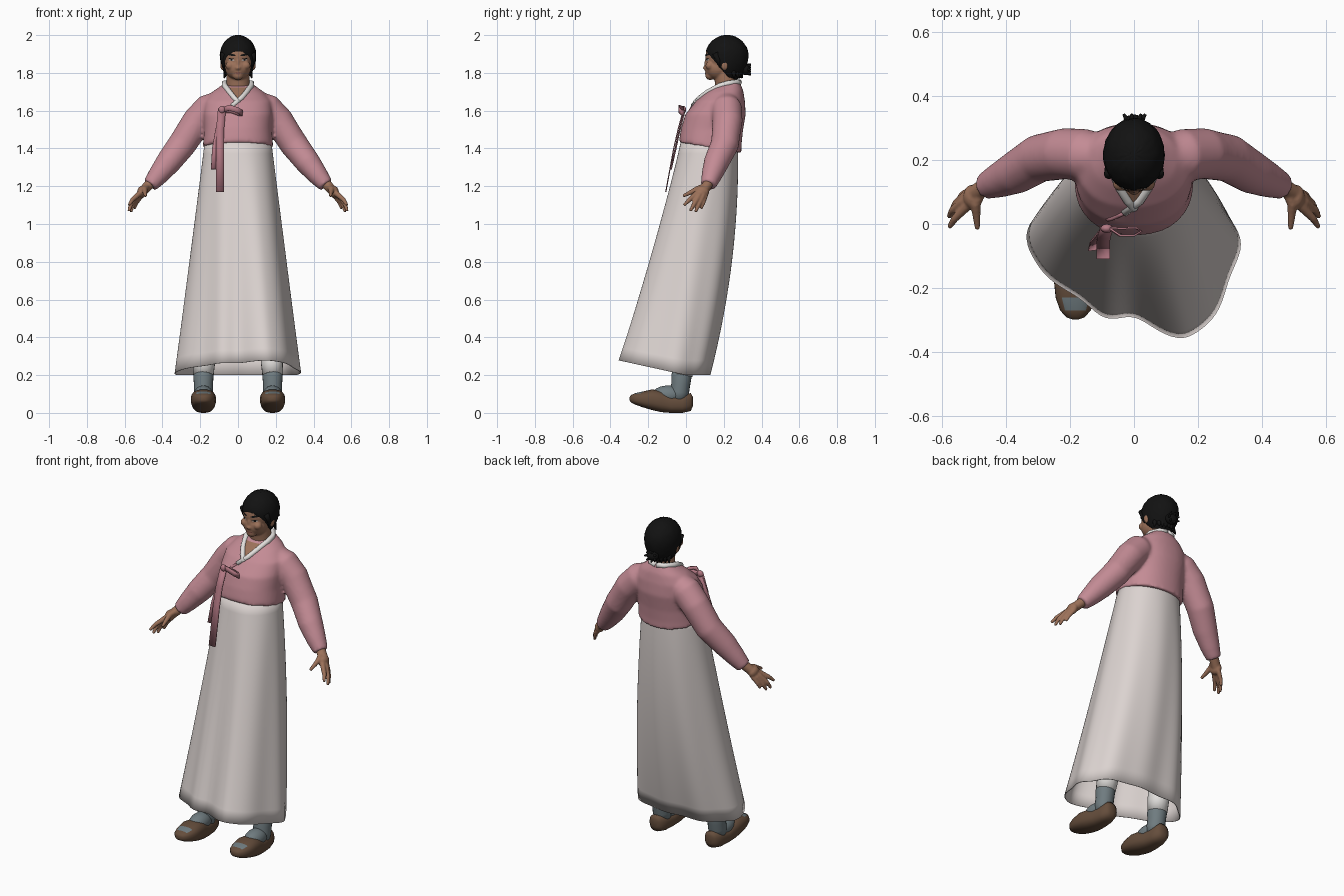
import bpy, bmesh, math, random
from math import sin, cos, pi, tau
from mathutils import Vector, Matrix
from mathutils.bvhtree import BVHTree

random.seed(4)
if "Cube" in bpy.data.objects:
    bpy.data.objects.remove(bpy.data.objects["Cube"])


def material(name, *rgb):
    m = bpy.data.materials.new(name)
    m.use_nodes = True
    m.diffuse_color = (*rgb, 1)
    shader = m.node_tree.nodes["Principled BSDF"]
    shader.inputs["Base Color"].default_value = (*rgb, 1)
    shader.inputs["Roughness"].default_value = 0.8
    return m


PINK = material("rose pink", 0.55, 0.26, 0.30)
RIBBON = material("dark rose", 0.45, 0.19, 0.23)
CREAM = material("skirt cream", 0.71, 0.65, 0.63)
WHITE = material("collar white", 0.76, 0.74, 0.72)
SKIN = material("tan skin", 0.33, 0.165, 0.10)
HAIR = material("black hair", 0.006, 0.006, 0.006)
BROWN = material("shoe brown", 0.13, 0.075, 0.045)
GREY = material("sock grey", 0.16, 0.20, 0.215)
LIP = material("lip brown", 0.23, 0.09, 0.065)
EYE = material("eye white", 0.5, 0.45, 0.42)


def finish(name, bm, *mats, voxel=0, smooth=0, thick=0):
    """Turn a bmesh into a smooth object, optionally fused or thickened."""
    bmesh.ops.recalc_face_normals(bm, faces=bm.faces)
    me = bpy.data.meshes.new(name)
    bm.to_mesh(me)
    bm.free()
    me.shade_smooth()
    ob = bpy.data.objects.new(name, me)
    bpy.context.collection.objects.link(ob)
    for m in mats:
        me.materials.append(m)
    if voxel:
        r = ob.modifiers.new("fuse", "REMESH")
        r.mode, r.voxel_size, r.use_smooth_shade = "VOXEL", voxel, True
    if smooth:
        s = ob.modifiers.new("relax", "SMOOTH")
        s.factor, s.iterations = 0.5, smooth
    if thick:
        t = ob.modifiers.new("thickness", "SOLIDIFY")
        t.thickness, t.offset = thick, 0
    return ob


def loft(bm, rings, cap=True):
    rows = [[bm.verts.new(p) for p in ring] for ring in rings]
    n = len(rows[0])
    for r, q in zip(rows, rows[1:]):
        for i in range(n):
            bm.faces.new((r[i], r[(i + 1) % n], q[(i + 1) % n], q[i]))
    if cap:
        bm.faces.new(rows[0])
        bm.faces.new(rows[-1])


def ellipse(c, a, b, n=32, power=1.0):
    def f(v):
        return math.copysign(abs(v) ** power, v)
    return [Vector(c) + Vector(a) * f(cos(tau * i / n)) + Vector(b) * f(sin(tau * i / n)) for i in range(n)]


def tube(bm, pts, s=1, n=16):
    """Tapered tube through (x, y, z, radius) points, s flips the side."""
    ps = [Vector((p[0] * s, p[1], p[2])) for p in pts]
    rings = []
    for i, p in enumerate(ps):
        d = ps[min(i + 1, len(ps) - 1)] - ps[max(i - 1, 0)]
        q = d.to_track_quat("Z", "Y")
        r = pts[i][3]
        rings.append(ellipse(p, q @ Vector((r, 0, 0)), q @ Vector((0, r, 0)), n))
    loft(bm, rings)


def ball(bm, c, r, seg=24):
    m = Matrix.Translation(c) @ Matrix.Diagonal((*r, 1))
    return bmesh.ops.create_uvsphere(bm, u_segments=seg, v_segments=seg // 2, radius=1, matrix=m)["verts"]


def projector(ob):
    """Return a function giving the front surface point at x, z."""
    bpy.context.view_layer.update()
    tree = BVHTree.FromObject(ob, bpy.context.evaluated_depsgraph_get())

    def project(x, z, lift=0.003):
        hit = tree.ray_cast(Vector((x, -2, z)), Vector((0, 1, 0)))[0]
        return Vector((x, (hit.y if hit else 0.15) - lift, z))
    return project


# Long skirt: oval waist flaring forward to an uneven hem
HEM = [(.325, -.08), (.29, .04), (.17, .11), (0, .12), (-.17, .11), (-.29, .04),
       (-.33, -.08), (-.23, -.19), (-.1, -.28), (.02, -.30), (.17, -.355), (.27, -.24)]


def hem_point(u):
    i, f = int(u), u - int(u)
    a, b, c, d = (Vector(HEM[(i + k) % 12]) for k in (-1, 0, 1, 2))
    return 0.5 * (2 * b + (c - a) * f + (2 * a - 5 * b + 4 * c - d) * f * f + (3 * b - a - 3 * c + d) * f ** 3)


bm = bmesh.new()
rings = []
for j in range(17):
    t, ring = j / 16, []
    for k in range(96):
        a = tau * k / 96
        top = Vector((.172 * cos(a), .125 + .147 * sin(a)))
        p = top.lerp(hem_point(12 * k / 96), t)
        p += Vector((cos(a), sin(a))) * .006 * t * sin(9 * a + 1)
        p.y += .18 * t * (1 - t) * max(0, sin(a))
        z_hem = .2 + .22 * max(0, -p.y) * t
        ring.append((p.x, p.y, 1.45 + (z_hem - 1.45) * t))
    rings.append(ring)
loft(bm, rings, cap=False)
finish("skirt", bm, CREAM, thick=.005)

# Short jacket: torso and sleeves fused together
bm = bmesh.new()
TORSO = [(1.404, .128, .186, .165, -.028), (1.44, .13, .184, .164, -.02), (1.50, .138, .18, .163, -.01),
         (1.58, .156, .184, .16, 0), (1.65, .182, .178, .13, 0), (1.70, .203, .135, .10, .006),
         (1.742, .215, .074, .068, .014)]
loft(bm, [ellipse((0, cy, z), (rx, 0, 0), (0, ry, dz), 48, .9) for z, cy, rx, ry, dz in TORSO])
for s in (1, -1):
    tube(bm, [(.09, .21, 1.65, .06), (.15, .215, 1.612, .082), (.215, .22, 1.545, .08), (.297, .205, 1.42, .075),
              (.37, .16, 1.325, .067), (.425, .135, 1.255, .054), (.466, .118, 1.205, .041)], s, 24)
jacket = finish("jacket", bm, PINK, voxel=.01, smooth=5)
on_jacket = projector(jacket)

# Skin showing in the neckline
bm = bmesh.new()
rows = []
for j in range(7):
    z = 1.645 + .078 * j / 6
    rows.append([bm.verts.new(on_jacket((i - 3) / 3 * (.002 + .009 * j), z)) for i in range(7)])
for r, q in zip(rows, rows[1:]):
    for i in range(6):
        bm.faces.new((r[i], r[i + 1], q[i + 1], q[i]))
finish("neckline_skin", bm, SKIN)

# Crossed collar
bm = bmesh.new()
for s, low in ((1, -.035), (-1, .005)):
    path = [(*on_jacket(low, 1.64 + .5 * min(0, low), 0), .012)]
    path += [(*on_jacket(x * s, z, 0), .014) for x, z in ((.02, 1.667), (.045, 1.698))]
    path += [(s * .072, .18, 1.733, .015), (s * .074, .225, 1.745, .015), (s * .045, .27, 1.75, .015), (0, .283, 1.75, .015)]
    tube(bm, path)
finish("collar", bm, WHITE, smooth=1)

# Jacket overlap band running from the collar to the bow
bm = bmesh.new()
tube(bm, [(*on_jacket(-.035 - .012 * i, 1.622 - .01 * i, -.002), .007) for i in range(5)])
finish("overlap_edge", bm, RIBBON)


# Bow: flat ribbons, loop and knot
def ribbon(name, pts, side):
    bm = bmesh.new()
    w = Vector(side) / 2
    rows = [(bm.verts.new(Vector(p) - w), bm.verts.new(Vector(p) + w)) for p in pts]
    for (a, b), (c, d) in zip(rows, rows[1:]):
        bm.faces.new((a, b, d, c))
    finish(name, bm, RIBBON, thick=.006)


ribbon("long_ribbon", [(-.085, -.012, 1.61), (-.095, -.042, 1.5), (-.096, -.065, 1.4), (-.096, -.107, 1.17)], (.042, 0, 0))
ribbon("short_ribbon", [(-.085, -.008, 1.6), (-.108, -.038, 1.48), (-.122, -.055, 1.4), (-.128, -.08, 1.29)], (.03, .004, 0))
ribbon("bow_loop", [(-.08, -.012, 1.605), (-.045, -.036, 1.616), (0, -.036, 1.602), (.022, -.022, 1.588),
                    (.005, -.012, 1.588), (-.04, -.014, 1.604), (-.08, -.012, 1.602)], (.004, 0, .03))
bm = bmesh.new()
ball(bm, (-.085, -.014, 1.605), (.019, .014, .02), 16)
finish("bow_knot", bm, RIBBON)

# Head, face, ears and neck fused together
bm = bmesh.new()
ball(bm, (0, .2, 1.885), (.083, .098, .1))
ball(bm, (0, .168, 1.828), (.069, .07, .066))
ball(bm, (0, .128, 1.787), (.03, .026, .025))
ball(bm, (0, .106, 1.826), (.016, .017, .011))
ball(bm, (0, .109, 1.848), (.009, .013, .03))
ball(bm, (0, .112, 1.798), (.022, .011, .011))
for s in (1, -1):
    ball(bm, (s * .042, .125, 1.838), (.024, .022, .022))
    ball(bm, (s * .08, .205, 1.842), (.014, .02, .03))
loft(bm, [ellipse((0, y, z), (rx, 0, 0), (0, ry, 0)) for z, y, rx, ry in
          ((1.68, .22, .066, .06), (1.74, .212, .063, .058), (1.82, .2, .06, .056))])
head = finish("head", bm, SKIN, voxel=.005, smooth=4)
on_face = projector(head)


# Painted face details laid on the skin
def patch(name, spots, mat, lift):
    bm = bmesh.new()
    for cx, cz, w, h, tilt in spots:
        def at(u, v):
            return on_face(cx + u * cos(tilt) - v * sin(tilt), cz + u * sin(tilt) + v * cos(tilt), lift)
        mid = bm.verts.new(at(0, 0))
        rim = [bm.verts.new(at(w * cos(tau * i / 16), h * sin(tau * i / 16))) for i in range(16)]
        for i in range(16):
            bm.faces.new((mid, rim[i], rim[(i + 1) % 16]))
    finish(name, bm, mat)


patch("eye_whites", [(s * .034, 1.869, .015, .005, s * .1) for s in (1, -1)], EYE, .002)
patch("pupils", [(s * .034, 1.869, .006, .005, 0) for s in (1, -1)], HAIR, .003)
patch("eyelid_lines", [(s * .034, 1.875, .018, .002, s * .1) for s in (1, -1)], HAIR, .003)
patch("eyebrows", [(s * .038, 1.897, .027, .006, s * .22) for s in (1, -1)], HAIR, .003)
patch("lips", [(0, 1.798, .022, .006, 0)], LIP, .002)

# Hair: cap cut along the hairline, nape locks and a low bun
bm = bmesh.new()
for v in ball(bm, (0, .217, 1.893), (.096, .113, .107), 48):
    if v.co.z < 1.893:
        v.co.z = 1.893 + (v.co.z - 1.893) * 1.35
    v.co += Vector([random.uniform(-.0015, .0015) for _ in range(3)])
cut = bmesh.ops.bisect_plane(bm, geom=bm.verts[:] + bm.edges[:] + bm.faces[:], plane_co=(0, .1, 1.922),
                             plane_no=(0, -.76, -.65), clear_outer=True)
bmesh.ops.holes_fill(bm, edges=[e for e in bm.edges if e.is_boundary])
for i in range(9):
    x = -.064 + .016 * i
    y = .29 - 9 * x * x
    tube(bm, [(x * .9, y - .01, 1.83, .016), (x, y, 1.80, .013), (x * 1.15, y + random.uniform(0, .012), 1.772, .003)], n=8)
for s in (1, -1):
    tube(bm, [(s * .078, .155, 1.905, .016), (s * .08, .172, 1.865, .012), (s * .076, .18, 1.828, .004)], n=10)
finish("hair", bm, HAIR)
bm = bmesh.new()
ball(bm, (0, .315, 1.818), (.036, .027, .03))
for i in range(7):
    a = tau * i / 7
    tube(bm, [(.02 * cos(a), .32, 1.818 + .018 * sin(a), .011),
              (.036 * cos(a), .343, 1.818 + .03 * sin(a), .004)], n=8)
finish("hair_bun", bm, HAIR)

# Hands: four fingers, thumb and palm
FINGERS = [[(.525, .052, 1.158, .015), (.56, .017, 1.127, .012), (.577, -.01, 1.10, .008)],
           [(.535, .068, 1.148, .015), (.567, .043, 1.106, .012), (.578, .022, 1.068, .008)],
           [(.53, .087, 1.143, .014), (.556, .067, 1.10, .011), (.568, .05, 1.064, .008)],
           [(.515, .102, 1.145, .013), (.538, .092, 1.11, .010), (.548, .08, 1.08, .007)],
           [(.495, .06, 1.185, .016), (.492, .02, 1.165, .012), (.489, -.016, 1.148, .008)]]
for s, side in ((1, "left"), (-1, "right")):
    bm = bmesh.new()
    tube(bm, [(.44, .128, 1.245, .027), (.468, .115, 1.21, .027), (.5, .095, 1.178, .026)], s)
    ball(bm, (s * .508, .085, 1.17), (.026, .038, .032), 16)
    for f in FINGERS:
        tube(bm, [(.478, .105, 1.2, .018)] + f, s, 12)
    finish(side + "_hand", bm, SKIN, voxel=.005, smooth=2)

    # Trouser leg and sock
    x = s * .183
    bm = bmesh.new()
    tube(bm, [(.183, -.02, .20, .054), (.18, -.01, .26, .058), (.165, .04, .55, .07)], s, 20)
    finish(side + "_trouser_leg", bm, WHITE)
    bm = bmesh.new()
    tube(bm, [(.183, -.022, .215, .05), (.183, -.024, .195, .054), (.183, -.028, .15, .05), (.183, -.035, .11, .051),
              (.183, -.04, .06, .045)], s, 20)
    ball(bm, (x, -.095, .095), (.052, .085, .05))
    finish(side + "_sock", bm, GREY)

    # Shoe: low slipper with a raised toe and a pale toe cap
    bm = bmesh.new()
    SHOE = [(.036, .018, .035, .085), (.025, .04, .01, .105), (-.02, .05, 0, .095), (-.08, .056, 0, .092),
            (-.13, .064, .004, .118), (-.18, .067, .015, .124), (-.23, .062, .03, .113), (-.27, .048, .044, .104),
            (-.292, .028, .056, .094), (-.298, .01, .065, .084)]
    loft(bm, [ellipse((x, y, (lo + hi) / 2), (w, 0, 0), (0, 0, (hi - lo) / 2), 28, .8) for y, w, lo, hi in SHOE])
    bmesh.ops.recalc_face_normals(bm, faces=bm.faces)
    for f in bm.faces:
        c = f.calc_center_median()
        if f.normal.z > .75 and -.28 < c.y < -.23 and abs(c.x - x) < .04:
            f.material_index = 1
    finish(side + "_shoe", bm, BROWN, GREY)
